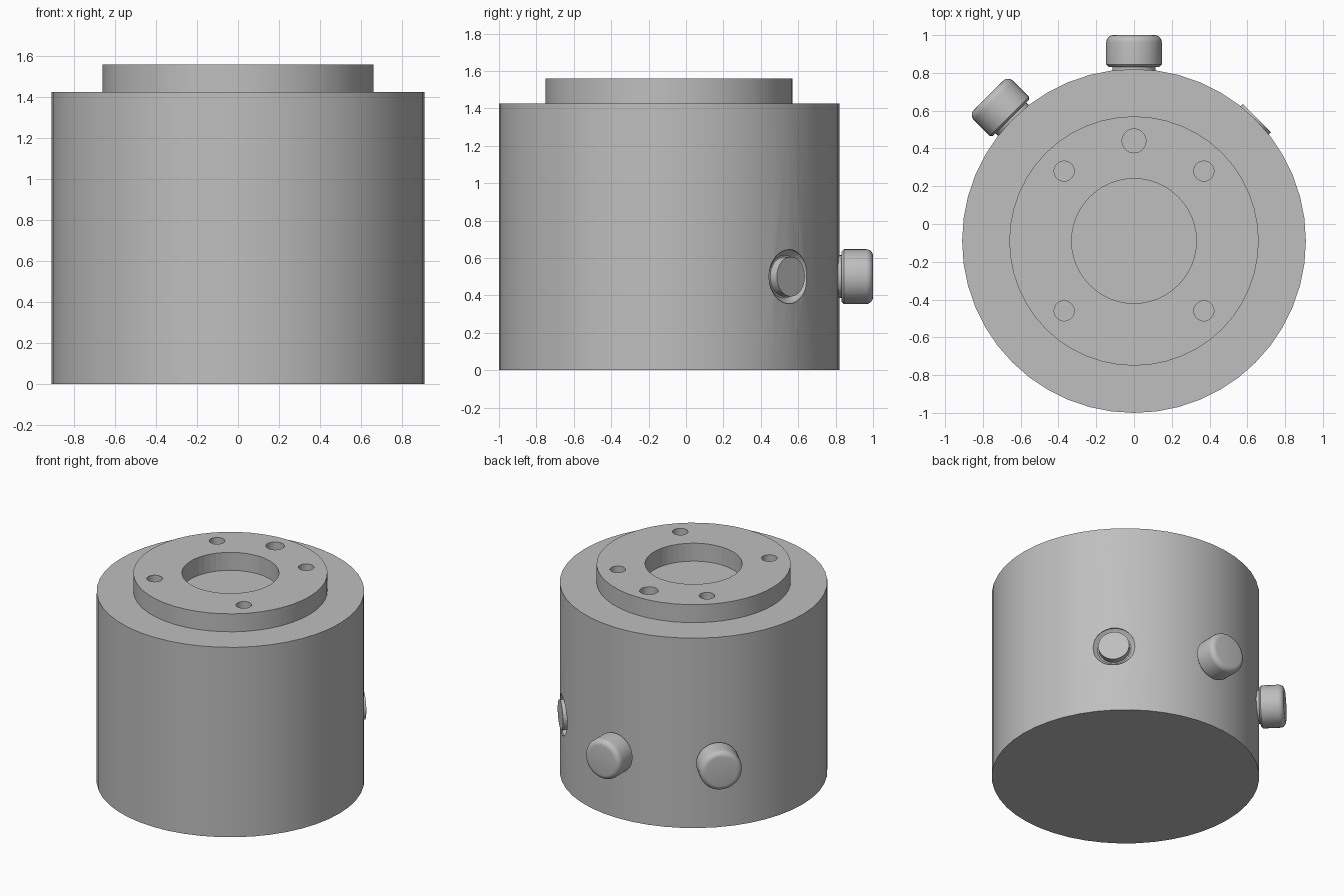
import bpy
import math
from mathutils import Matrix

cube = bpy.data.objects.get("Cube")
if cube:
    bpy.data.objects.remove(cube)

grey = bpy.data.materials.new("light grey metal")
grey.use_nodes = True
COLOUR = (0.52, 0.52, 0.52, 1)
grey.diffuse_color = COLOUR
grey.node_tree.nodes["Principled BSDF"].inputs["Base Color"].default_value = COLOUR

CY = -0.09          # y of the main axis
PORT_Z = 0.5


def lathe(name, profile, sides):
    """Spin a closed (radius, height) profile about z; ends on the axis become caps."""
    verts, faces = [], []
    for r, h in profile:
        for i in range(sides):
            a = 2 * math.pi * i / sides
            verts.append((r * math.cos(a), r * math.sin(a), h))
    for k in range(len(profile) - 1):
        for i in range(sides):
            j = (i + 1) % sides
            faces.append((k * sides + i, k * sides + j,
                          (k + 1) * sides + j, (k + 1) * sides + i))
    last = (len(profile) - 1) * sides
    faces.append(tuple(reversed(range(sides))))
    faces.append(tuple(range(last, last + sides)))
    mesh = bpy.data.meshes.new(name)
    mesh.from_pydata(verts, [], faces)
    mesh.materials.append(grey)
    obj = bpy.data.objects.new(name, mesh)
    bpy.context.collection.objects.link(obj)
    return obj


def cut(target, cutter):
    cutter.hide_render = True
    cutter.hide_viewport = True
    cutter.display_type = 'WIRE'
    mod = target.modifiers.new("cut_" + cutter.name, 'BOOLEAN')
    mod.operation = 'DIFFERENCE'
    mod.solver = 'EXACT'
    mod.object = cutter


def aim(obj, degrees):
    """Point a lathed part outward from the main axis at port height."""
    obj.matrix_world = (Matrix.Translation((0, CY, PORT_Z))
                        @ Matrix.Rotation(math.radians(degrees), 4, 'Z')
                        @ Matrix.Rotation(math.pi / 2, 4, 'Y'))


def smooth(obj):
    bpy.ops.object.select_all(action='DESELECT')
    obj.select_set(True)
    bpy.context.view_layer.objects.active = obj
    bpy.ops.object.shade_smooth_by_angle(angle=math.radians(35))


# Main body and raised flange
body = lathe("body", [(0.91, 0), (0.91, 1.425)], 48)
body.location.y = CY
flange = lathe("flange", [(0.66, 1.425), (0.66, 1.56)], 48)
flange.location.y = CY
smooth(body)
smooth(flange)

# Central bore, four bolt holes and one larger locating hole
holes = [("bore", 0, CY, 0.33), ("locating_hole", 0, 0.44, 0.063)]
for x in (-0.37, 0.37):
    for y in (CY - 0.37, CY + 0.37):
        holes.append(("bolt_hole", x, y, 0.053))
for name, x, y, r in holes:
    cutter = lathe(name + "_cutter", [(r, 1.3), (r, 1.7)], 48)
    cutter.location = (x, y, 0)
    cut(flange, cutter)

# Countersunk port with a plug, left uncapped
recess = lathe("port_recess_cutter", [(0.115, 0.87), (0.145, 0.9), (0.145, 1.0)], 32)
aim(recess, 45)
cut(body, recess)
plug = lathe("port_plug", [(0.106, 0.8), (0.106, 0.92)], 32)
aim(plug, 45)
smooth(plug)

# Two capped ports: rounded knob on a short neck
R, TIP, FILLET = 0.147, 1.09, 0.038
knob_profile = [(0.115, 0.85), (0.115, 0.922), (R - 0.012, 0.922), (R, 0.934)]
for k in range(6):
    a = math.radians(18 * k)
    knob_profile.append((R - FILLET + FILLET * math.cos(a),
                         TIP - FILLET + FILLET * math.sin(a)))
for name, angle in (("back_knob", 90), ("back_right_knob", 135)):
    knob = lathe(name, knob_profile, 32)
    aim(knob, angle)
    smooth(knob)
